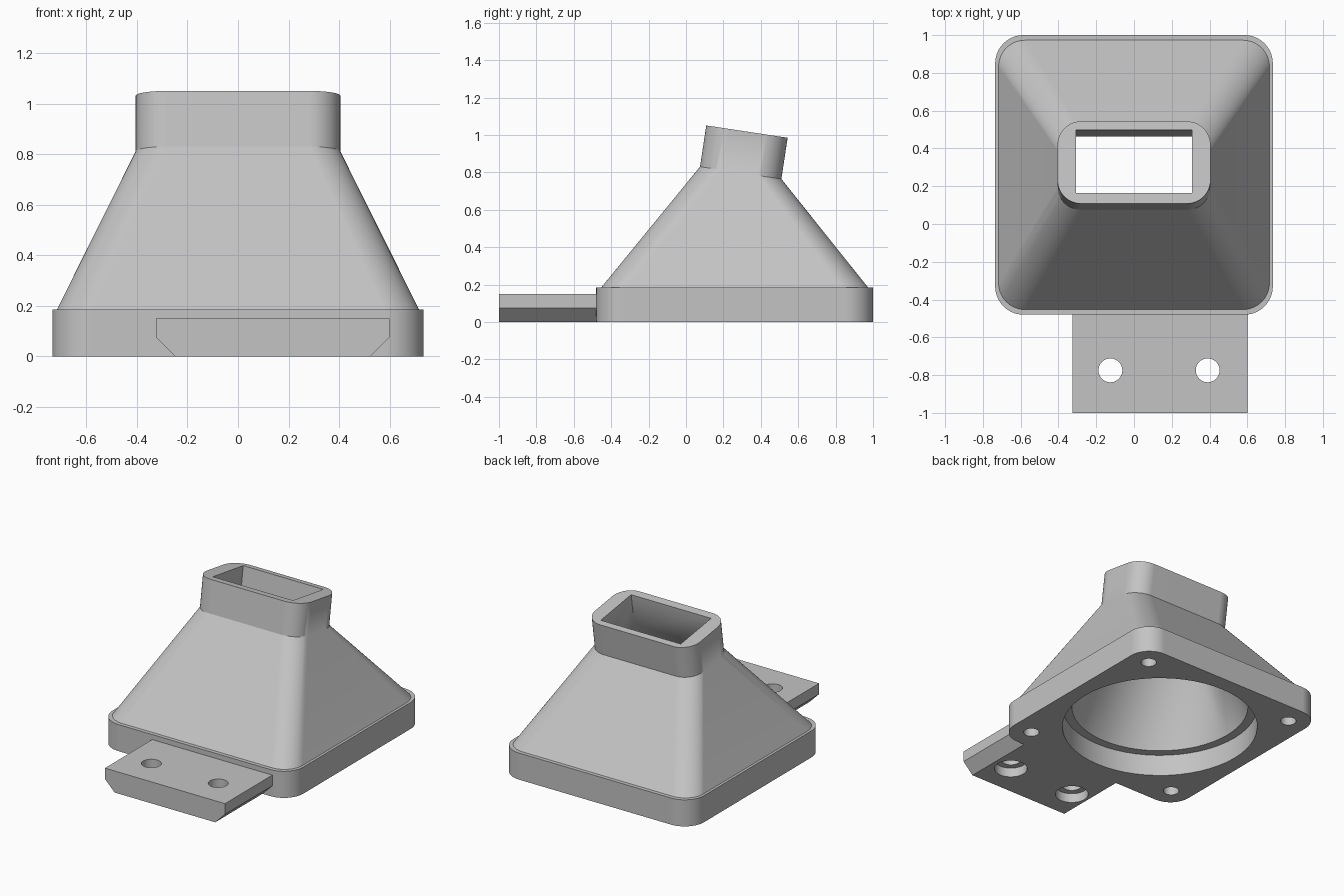
import bpy, bmesh, math
from mathutils import Matrix, Vector

cube = bpy.data.objects.get("Cube")
if cube:
    bpy.data.objects.remove(cube, do_unlink=True)

grey = bpy.data.materials.new("light_grey_plastic")
grey.use_nodes = True
grey.diffuse_color = (0.55, 0.55, 0.55, 1)
grey.node_tree.nodes["Principled BSDF"].inputs["Base Color"].default_value = (0.55, 0.55, 0.55, 1)

STEPS = 14                       # segments per rounded corner
CENTRE_Y = 0.26                  # middle of the square base
NECK = Matrix.Translation((0, 0.2925, 0.7975)) @ Matrix.Rotation(math.radians(-8.6), 4, 'X')


def ring(hx, hy, r, z, cy=CENTRE_Y, frame=None):
    """Rounded rectangle; r = hx = hy gives a circle, r = 0 a sharp rectangle."""
    pts = []
    for q, (sx, sy) in enumerate([(1, 1), (-1, 1), (-1, -1), (1, -1)]):
        for i in range(STEPS + 1):
            a = math.pi / 2 * (q + i / STEPS)
            p = Vector((sx * (hx - r) + r * math.cos(a), cy + sy * (hy - r) + r * math.sin(a), z))
            pts.append(frame @ p if frame else p)
    return pts


def loft(name, rings):
    """Closed solid skinned through a stack of matching rings."""
    bm = bmesh.new()
    loops = [[bm.verts.new(p) for p in r] for r in rings]
    n = len(loops[0])
    for low, high in zip(loops, loops[1:]):
        for i in range(n):
            j = (i + 1) % n
            bm.faces.new((low[i], low[j], high[j], high[i]))
    bm.faces.new(loops[0][::-1])
    bm.faces.new(loops[-1])
    bmesh.ops.remove_doubles(bm, verts=bm.verts, dist=0.0001)
    bmesh.ops.recalc_face_normals(bm, faces=bm.faces)
    mesh = bpy.data.meshes.new(name)
    bm.to_mesh(mesh)
    bm.free()
    mesh.materials.append(grey)
    ob = bpy.data.objects.new(name, mesh)
    bpy.context.collection.objects.link(ob)
    return ob


def activate(ob):
    bpy.ops.object.select_all(action='DESELECT')
    ob.select_set(True)
    bpy.context.view_layer.objects.active = ob


def cut(ob, cutter):
    cutter.hide_render = True
    activate(ob)
    mod = ob.modifiers.new("cut", 'BOOLEAN')
    mod.operation = 'DIFFERENCE'
    mod.solver = 'EXACT'
    mod.object = cutter
    bpy.ops.object.modifier_apply(modifier=mod.name)
    bpy.data.objects.remove(cutter, do_unlink=True)


def drill(ob, x, y, r, z0, z1):
    cut(ob, loft("drill", [[p + Vector((x, y, 0)) for p in ring(r, r, r, z, cy=0)] for z in (z0, z1)]))


def finish(ob):
    activate(ob)
    bpy.ops.object.shade_smooth_by_angle(angle=math.radians(30))
    mod = ob.modifiers.new("flat_normals", 'WEIGHTED_NORMAL')
    mod.keep_sharp = True


# Base plate, sloping hood and tilted neck
body = loft("funnel_body", [
    ring(0.735, 0.74, 0.15, 0),
    ring(0.735, 0.74, 0.15, 0.185),
    ring(0.717, 0.713, 0.14, 0.185),
    ring(0.405, 0.22, 0.125, 0, 0, NECK),
    ring(0.405, 0.22, 0.125, 0.223, 0, NECK)])

# Round socket below, tapering into the rectangular outlet
cut(body, loft("cavity", [
    ring(0.63, 0.63, 0.63, -0.1),
    ring(0.63, 0.63, 0.63, 0.15),
    ring(0.57, 0.57, 0.57, 0.15),
    ring(0.308, 0.169, 0, 0, 0.005, NECK),
    ring(0.308, 0.169, 0, 0.4, 0.005, NECK)]))

# Blind screw holes in the corners of the base
for sx in (-1, 1):
    for sy in (-1, 1):
        drill(body, sx * 0.59, CENTRE_Y + sy * 0.59, 0.05, -0.1, 0.14)
finish(body)

# Mounting tab with chamfered lower sides
profile = [(-0.25, 0), (0.525, 0), (0.6, 0.075), (0.6, 0.15), (-0.325, 0.15), (-0.325, 0.075)]
tab = loft("mounting_tab", [[Vector((x, y, z)) for x, z in profile] for y in (-1, -0.475)])

# Counterbored tab holes
for x in (-0.125, 0.39):
    drill(tab, x, -0.775, 0.063, -0.1, 0.3)
    drill(tab, x, -0.775, 0.106, -0.1, 0.065)
finish(tab)
